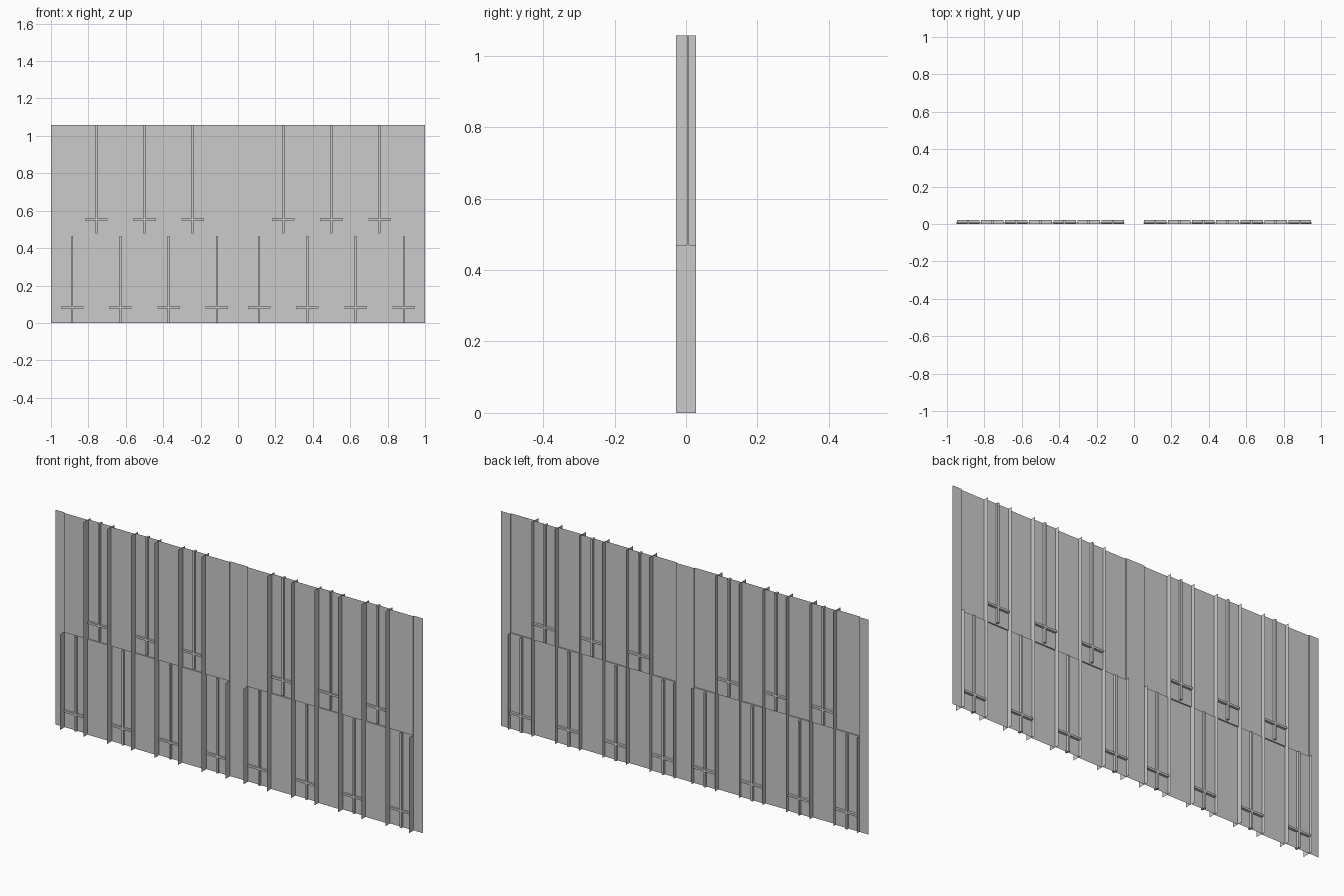
import bpy, bmesh

if "Cube" in bpy.data.objects:
    bpy.data.objects.remove(bpy.data.objects["Cube"])

H, SPLIT = 1.057, 0.47            # wall height, storey line
FRONT, BACK = 0.003, 0.009        # wall plane and recessed window plane
FIN_Y0, FIN_Y1 = -0.0275, 0.0275
XS = [0.0495 + i * 0.1287 for i in range(8)]   # fin positions on one half


def make(name, build):
    """Build one half with bmesh and mirror it across x = 0."""
    bm = bmesh.new()
    build(bm)
    me = bpy.data.meshes.new(name)
    bm.to_mesh(me)
    bm.free()
    ob = bpy.data.objects.new(name, me)
    bpy.context.collection.objects.link(ob)
    m = ob.modifiers.new("mirror", 'MIRROR')
    m.use_axis[0] = True
    m.use_clip = False
    return ob


def quad(bm, *pts):
    bm.faces.new([bm.verts.new(p) for p in pts])


def panel(bm, x0, x1, y, z0, z1):
    quad(bm, (x0, y, z0), (x1, y, z0), (x1, y, z1), (x0, y, z1))


def sheet(bm, x, y0, y1, z0, z1):
    quad(bm, (x, y0, z0), (x, y1, z0), (x, y1, z1), (x, y0, z1))


def box(bm, x0, x1, y0, y1, z0, z1):
    vs = bmesh.ops.create_cube(bm, size=1)["verts"]
    for v in vs:
        v.co.x = x1 if v.co.x > 0 else x0
        v.co.y = y1 if v.co.y > 0 else y0
        v.co.z = z1 if v.co.z > 0 else z0


def is_low(i):
    return i % 2 == 0             # even bays have the window below


# solid wall panels with ledges at the storey line
def walls(bm):
    for i in range(7):
        a, b = XS[i], XS[i + 1]
        panel(bm, a, b, FRONT, *((SPLIT, H) if is_low(i) else (0, SPLIT)))
        quad(bm, (a, FRONT, SPLIT), (b, FRONT, SPLIT),
             (b, BACK, SPLIT), (a, BACK, SPLIT))
    for x in (XS[0], XS[-1]):
        sheet(bm, x, FRONT, BACK, SPLIT, H)


# recessed window panes
def panes(bm):
    for i in range(7):
        panel(bm, XS[i], XS[i + 1], BACK, *((0, SPLIT) if is_low(i) else (SPLIT, H)))


# recessed strips in the middle and at the ends
def strips(bm):
    panel(bm, 0, XS[0], BACK, 0, H)
    panel(bm, XS[-1], 1, BACK, 0, H)


# thin vertical fins; outermost ones stop at the storey line
def fins(bm):
    for i, x in enumerate(XS):
        sheet(bm, x, FIN_Y0, FIN_Y1, 0, SPLIT if i in (0, 7) else H)


# window bars: one upright and one crossbar per pane
def bars(bm):
    r = 0.005
    for i in range(7):
        a, b = XS[i], XS[i + 1]
        c = (a + b) / 2
        z0, z1 = (0, SPLIT - 0.005) if is_low(i) else (SPLIT + 0.008, H)
        zc = 0.082 if is_low(i) else 0.553
        box(bm, c - r, c + r, -0.001, 0.021, z0, z1)
        box(bm, a + 0.004, b - 0.004, -0.001, 0.021, zc - r, zc + r)


make("wall_panels", walls)
make("window_panes", panes)
make("recessed_strips", strips)
make("vertical_fins", fins)
make("window_bars", bars)
